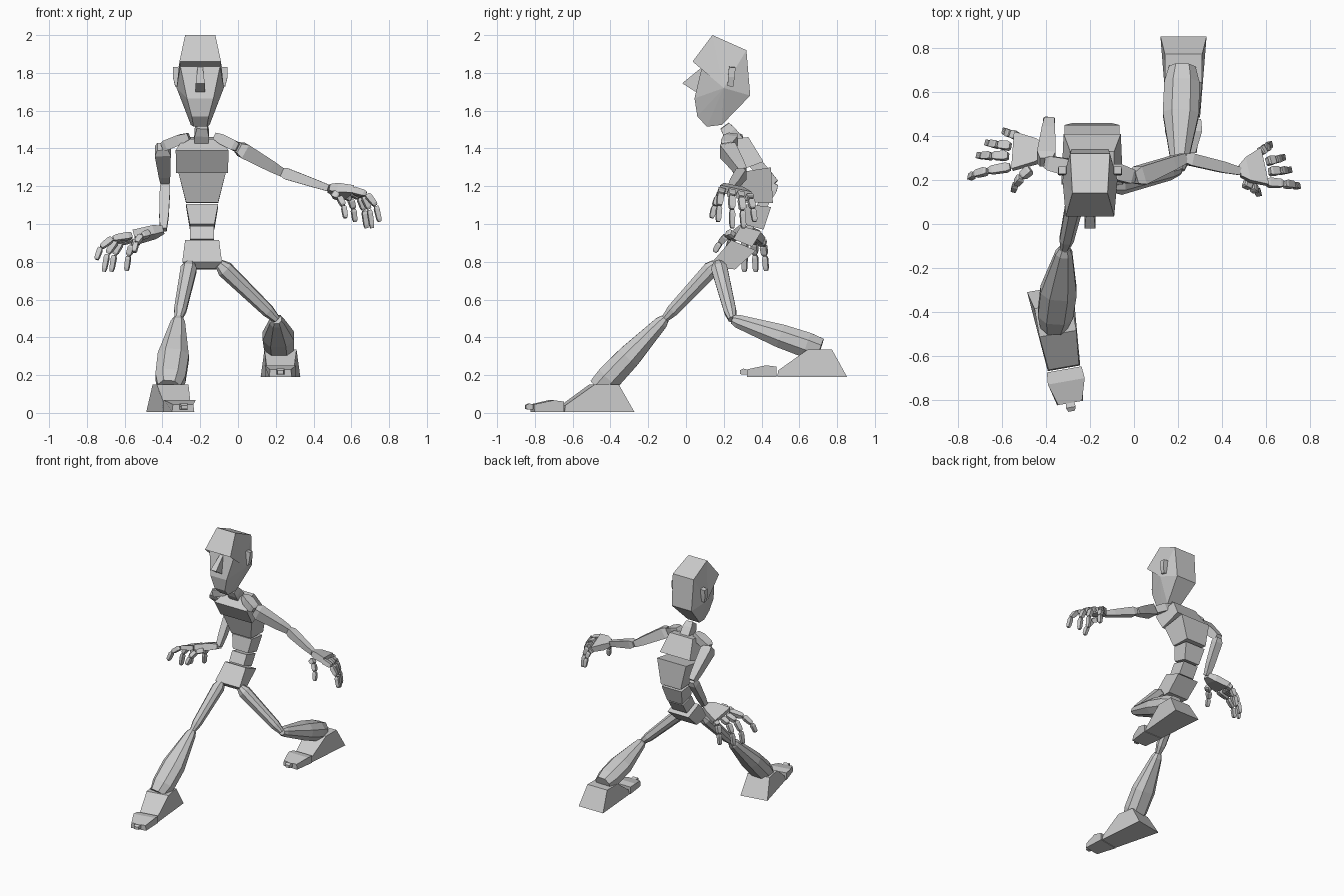
import bpy, bmesh, math
from mathutils import Vector, Matrix

cube = bpy.data.objects.get("Cube")
if cube:
    bpy.data.objects.remove(cube, do_unlink=True)

BOX = [(-.5, -.5), (.5, -.5), (.5, .5), (-.5, .5)]
OCT = [(-.25, -.5), (.25, -.5), (.5, -.2), (.5, .2),
       (.25, .5), (-.25, .5), (-.5, .2), (-.5, -.2)]


def finish(name, bm):
    bmesh.ops.recalc_face_normals(bm, faces=bm.faces)
    mesh = bpy.data.meshes.new(name)
    bm.to_mesh(mesh)
    bm.free()
    ob = bpy.data.objects.new(name, mesh)
    bpy.context.collection.objects.link(ob)
    return ob


def bone(name, a, b, side, stations, shape=BOX):
    """Loft a section from a to b; stations are (fraction, width, depth)."""
    a, b = Vector(a), Vector(b)
    axis = (b - a).normalized()
    side = Vector(side)
    side = (side - axis * side.dot(axis)).normalized()
    up = axis.cross(side)
    bm = bmesh.new()
    rings = [[bm.verts.new(a.lerp(b, t) + side * p * w + up * q * d)
              for p, q in shape] for t, w, d in stations]
    n = len(shape)
    for r, s in zip(rings, rings[1:]):
        for i in range(n):
            j = (i + 1) % n
            bm.faces.new((r[i], r[j], s[j], s[i]))
    bm.faces.new(rings[0])
    bm.faces.new(rings[-1])
    return finish(name, bm)


def block(name, x, profile, cheek=None, turn=None):
    """Side profile of (y, z, half width), mirrored about x."""
    bm = bmesh.new()
    sides = [[bm.verts.new((x + s * h, y, z)) for y, z, h in profile]
             for s in (-1, 1)]
    n = len(profile)
    for i in range(n):
        j = (i + 1) % n
        bm.faces.new((sides[0][i], sides[0][j], sides[1][j], sides[1][i]))
    for s, ring in zip((-1, 1), sides):
        if cheek:
            c = bm.verts.new((x + s * cheek[2], cheek[0], cheek[1]))
            for i in range(n):
                bm.faces.new((ring[i], ring[(i + 1) % n], c))
        else:
            bm.faces.new(ring)
    if turn:
        pivot, angle = turn
        bmesh.ops.rotate(bm, verts=bm.verts, cent=pivot,
                         matrix=Matrix.Rotation(math.radians(angle), 3, 'Z'))
    return finish(name, bm)


# Head, nose and ears
HX = -.2
block("head", HX, [(.14, 2, .08), (.32, 1.92, .09), (.34, 1.68, .085),
                   (.19, 1.525, .05), (.11, 1.515, .035), (.06, 1.57, .045),
                   (.045, 1.665, .07), (.085, 1.835, .105), (.035, 1.86, .11)],
      cheek=(.2, 1.72, .125))
block("nose", HX, [(.09, 1.835, .013), (-.02, 1.745, .024), (.05, 1.7, .024),
                   (.09, 1.72, .02)])
for label, s in (("right", -1), ("left", 1)):
    bone(label + "_ear", (HX + s * .118, .235, 1.73), (HX + s * .126, .245, 1.83),
         (0, 1, 0), [(0, .03, .03), (.5, .035, .045), (1, .035, .035)])

# Neck and spine blocks
bone("neck", (-.195, .27, 1.43), (-.19, .205, 1.52), (1, 0, 0),
     [(0, .075, .08), (.6, .075, .075), (1, .055, .055)])
TX = -.19
block("chest", TX, [(.18, 1.39, .14), (.25, 1.27, .137),
                    (.41, 1.33, .13), (.33, 1.46, .1), (.25, 1.45, .1)])
block("ribs", TX, [(.26, 1.27, .125), (.31, 1.115, .085),
                   (.46, 1.11, .085), (.45, 1.3, .125)])
block("waist", TX, [(.32, 1.105, .085), (.3, 1, .065),
                    (.41, .97, .065), (.45, 1.09, .085)])
block("lower_waist", TX, [(.29, .99, .063), (.25, .92, .063),
                          (.35, .88, .063), (.4, .96, .063)])
block("pelvis", TX, [(.24, .915, .09), (.14, .8, .105), (.17, .765, .08),
                     (.26, .76, .085), (.37, .86, .09)])

# Arms
ARM = [(0, .055, .055), (.12, .085, .08), (.75, .06, .06), (1, .045, .045)]
FOREARM = [(0, .04, .04), (.12, .055, .06), (.7, .05, .045), (1, .035, .035)]
COLLAR = [(0, .05, .035), (.35, .075, .055), (.85, .065, .055), (1, .045, .04)]
arms = {
    "right": ((-.26, .25, 1.465), (-.4, .28, 1.41), (-.385, .47, 1.215),
              (-.395, .33, .97)),
    "left": ((-.12, .25, 1.465), (0, .21, 1.405), (.23, .3, 1.275),
             (.48, .24, 1.19)),
}
for label, (inner, shoulder, elbow, wrist) in arms.items():
    hint = (1, 0, 0) if label == "right" else (0, 1, 0)
    bone(label + "_collarbone", inner, shoulder, (0, 1, 0), COLLAR)
    bone(label + "_upper_arm", shoulder, elbow, hint, ARM)
    bone(label + "_forearm", elbow, wrist, hint, FOREARM)

# Hands: knuckle and tip of each finger, thumb last
FINGERS = ("index", "middle", "ring", "little", "thumb")
hands = {
    "right": [((-.56, .26, .94), (-.75, .21, .81)),
              ((-.57, .31, .935), (-.71, .31, .745)),
              ((-.56, .355, .925), (-.67, .37, .745)),
              ((-.53, .4, .91), (-.59, .425, .75)),
              ((-.47, .25, .95), (-.55, .15, .85))],
    "left": [((.6, .19, 1.18), (.75, .17, 1.01)),
             ((.615, .24, 1.175), (.71, .245, .975)),
             ((.605, .285, 1.165), (.68, .305, .975)),
             ((.575, .33, 1.15), (.62, .365, 1.01)),
             ((.5, .19, 1.16), (.57, .135, 1.03))],
}
SEGMENT = [(.02, .028, .026), (.2, .04, .036), (.8, .036, .032), (.97, .024, .022)]
for label, fingers in hands.items():
    wrist = Vector(arms[label][3])
    knuckles = [Vector(f[0]) for f in fingers[:4]]
    middle = sum(knuckles, Vector()) / 4
    across = knuckles[3] - knuckles[0]
    bone(label + "_palm", wrist, middle, across,
         [(0, .05, .035), (.3, .11, .05), (.95, .175, .04)])
    for finger, (base, tip) in zip(FINGERS, fingers):
        base, tip = Vector(base), Vector(tip)
        bend = Vector((tip.x * .98, (base.y + tip.y) / 2, base.z))
        path = [base * (1 - t) ** 2 + bend * 2 * t * (1 - t) + tip * t * t
                for t in (0, .36, .7, 1)]
        for i in range(3):
            k = 1 - .13 * i
            bone(f"{label}_{finger}_{i + 1}", path[i], path[i + 1], across,
                 [(t, w * k, d * k) for t, w, d in SEGMENT])

# Legs
THIGH = [(0, .05, .05), (.1, .085, .085), (.85, .065, .065), (1, .04, .04)]
SHIN = [(0, .05, .045), (.06, .075, .07), (.55, .165, .125),
        (.85, .16, .135), (1, .12, .12)]
legs = {
    "right": ((-.255, .16, .79), (-.315, -.11, .5), (-.365, -.46, .13)),
    "left": ((-.1, .17, .79), (.205, .245, .495), (.22, .71, .335)),
}
for label, (hip, knee, ankle) in legs.items():
    bone(label + "_thigh", hip, knee, (1, 0, 0), THIGH, OCT)
    bone(label + "_shin", knee, ankle, (1, 0, 0), SHIN, OCT)

# Feet: profiles run forward from the heel
FOOT = [(0, 0, .105), (.08, .145, .085), (.21, .145, .085),
        (.365, .035, .07), (.37, 0, .075)]
TOES = [(.375, 0, .08), (.375, .055, .08), (.43, .062, .085),
        (.53, .04, .055), (.53, 0, .06)]
NUB = [(.53, .012, .02), (.53, .04, .02), (.55, .045, .022), (.568, .035, .016),
       (.568, .015, .016)]
for label, x, heel, sole, angle in (("right", -.365, -.29, .005, 10),
                                    ("left", .225, .853, .19, 0)):
    for part, profile in (("foot", FOOT), ("toes", TOES), ("toe_tip", NUB)):
        block(f"{label}_{part}", x,
              [(heel - u, sole + v, h) for u, v, h in profile],
              turn=((x, heel - .1, 0), angle))
